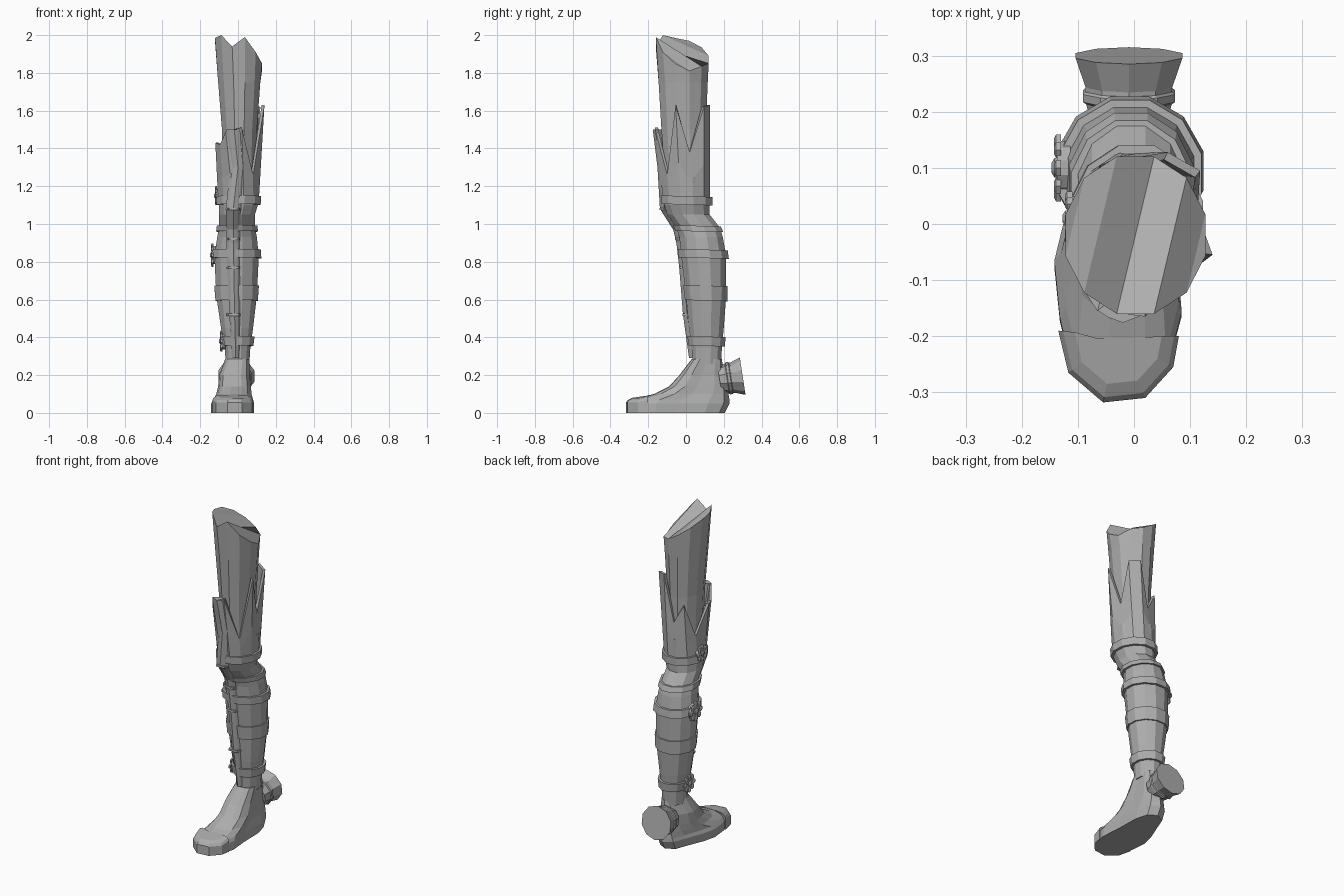
import bpy, bmesh, math
from mathutils import Vector, Matrix

if "Cube" in bpy.data.objects:
    bpy.data.objects.remove(bpy.data.objects["Cube"])

METAL = bpy.data.materials.new("dark_metal")
METAL.diffuse_color = (0.42, 0.42, 0.42, 1)
METAL.use_nodes = True
METAL.node_tree.nodes["Principled BSDF"].inputs["Base Color"].default_value = METAL.diffuse_color


def loft(name, rings, caps=(True, True), lid=()):
    """Skin a list of equal-length point rings; lid holds faces over the last ring."""
    bm = bmesh.new()
    vs = [[bm.verts.new(p) for p in r] for r in rings]
    n = len(rings[0])
    for a, b in zip(vs, vs[1:]):
        for i in range(n):
            bm.faces.new((a[i], a[(i + 1) % n], b[(i + 1) % n], b[i]))
    if caps[0]:
        bm.faces.new(vs[0][::-1])
    if caps[1]:
        bm.faces.new(vs[-1])
    for f in lid:
        bm.faces.new([vs[-1][i] for i in f])
    bmesh.ops.recalc_face_normals(bm, faces=bm.faces)
    me = bpy.data.meshes.new(name)
    bm.to_mesh(me)
    bm.free()
    me.materials.append(METAL)
    ob = bpy.data.objects.new(name, me)
    bpy.context.collection.objects.link(ob)
    return ob


def oval(z, x0, x1, y0, y1, n=12, grow=0):
    """Ring fitted to an x and y range, starting at the front."""
    pts = []
    for i in range(n):
        a = math.tau * (i + 0.5) / n - math.pi / 2
        k = 1 / math.cos(math.pi / n)
        pts.append(Vector(((x0 + x1) / 2 + ((x1 - x0) / 2 + grow) * min(1, max(-1, k * math.cos(a))),
                           (y0 + y1) / 2 + ((y1 - y0) / 2 + grow) * min(1, max(-1, k * math.sin(a))), z)))
    return pts


# z, x range, y range of the armoured lower leg
BODY = [(0.26, -.065, .06, .035, .185), (0.34, -.07, .065, .03, .19), (0.45, -.09, .08, .015, .2),
        (0.62, -.115, .1, 0, .213), (0.83, -.125, .11, -.025, .213), (0.93, -.11, .1, -.035, .195),
        (0.98, -.1, .09, -.05, .18), (1.05, -.1, .09, -.1, .125), (1.10, -.1, .105, -.115, .125),
        (1.25, -.095, .115, -.12, .125)]


def section(z):
    """Body ranges interpolated at height z."""
    for a, b in zip(BODY, BODY[1:]):
        if a[0] <= z <= b[0]:
            t = (z - a[0]) / (b[0] - a[0])
            return [p + (q - p) * t for p, q in zip(a[1:], b[1:])]


loft("lower_leg", [oval(*r) for r in BODY])

# Thigh with a slanted, folded top
thigh = [oval(1.2, -.08, .09, -.11, .105), oval(1.5, -.085, .1, -.13, .105),
         oval(1.75, -.105, .118, -.145, .115), oval(0, -.122, .127, -.16, .12)]
heights = (1.99, 1.91, 1.85, 1.81, 1.835, 1.85, 1.89, 1.935, 1.97, 1.985, 2.0, 1.94)
for p, z in zip(thigh[-1], heights):
    p.z = z
loft("thigh", thigh, (True, False), ((8, 9, 7), (9, 10, 6, 7), (10, 11, 5, 6), (11, 0, 4, 5), (0, 1, 3, 4), (1, 2, 3)))

# Flared thigh guard with jagged points
points = [(.02, -.165, 1.51), (.08, -.1, 1.26), (.14, -.055, 1.63), (.113, .02, 1.38),
          (.118, .095, 1.62), (.06, .128, 1.63), (0, .118, 1.35), (-.06, .105, 1.46),
          (-.095, .04, 1.26), (-.12, -.05, 1.43), (-.095, -.11, 1.42), (-.065, -.155, 1.49)]
base = oval(1.12, -.105, .11, -.12, .128)
mid = [b.lerp(Vector(p), 0.4) for b, p in zip(base, points)]
guard = loft("thigh_guard", [base, mid, points], (False, False))
sol = guard.modifiers.new("thickness", 'SOLIDIFY')
sol.thickness = 0.015

# Straps round the leg
for name, z0, z1, g in (("knee_top_strap", 1.1, 1.145, .015), ("knee_low_strap", .96, .99, .012),
                        ("calf_upper_strap", .82, .865, .014), ("calf_lower_strap", .595, .675, .008),
                        ("ankle_strap", .355, .405, .014)):
    s0, s1 = section(z0), section(z1)
    strap = loft(name, [oval(z0, *s0), oval(z0, *s0, grow=g), oval(z1, *s1, grow=g), oval(z1, *s1)],
                 (False, False))
    for v in strap.data.vertices:      # straps dip slightly at the back
        v.co.z += 0.03 * (0.08 - v.co.y)

# Ridge strip down the front: centre x, front y, z, half width
RIDGE = [(-.02, -.17, 1.5, .045), (.0, -.145, 1.3, .04), (-.025, -.132, 1.08, .04), (-.025, -.062, .97, .036),
         (-.025, -.045, .9, .036), (-.022, -.03, .77, .034), (-.018, -.01, .52, .028), (-.012, .022, .29, .02)]
loft("front_ridge", [[(x - w, y + .016, z), (x - w * .6, y + .004, z), (x, y - .006, z), (x + w * .6, y + .004, z),
                      (x + w, y + .016, z), (x, y + .05, z)] for x, y, z, w in RIDGE])
for z, y in ((1.08, -.135), (.92, -.053), (.77, -.034), (.52, -.014)):
    loft("ridge_clasp", [[(-.06, y + .03, h), (-.05, y - .004, h), (.005, y - .004, h), (.015, y + .03, h)]
                         for h in (z - .006, z + .006)])

# Boot: sole outline refitted to smaller ranges going up
SOLE = [(-.055, -.315), (.02, -.305), (.06, -.265), (.085, -.17), (.075, -.05), (.072, .1), (.05, .18),
        (0, .21), (-.055, .18), (-.085, .1), (-.125, 0), (-.145, -.08), (-.135, -.18), (-.115, -.26)]


def sole_ring(z, x0, x1, y0, y1):
    return [(x0 + (x + .145) / .23 * (x1 - x0), y0 + (y + .315) / .525 * (y1 - y0), z) for x, y in SOLE]


loft("boot", [sole_ring(*r) for r in (
    (0, -.142, .085, -.305, .205), (.05, -.142, .085, -.305, .23), (.07, -.13, .08, -.28, .23),
    (.1, -.115, .072, -.17, .225), (.14, -.105, .068, -.09, .215), (.2, -.1, .062, -.035, .2),
    (.285, -.068, .06, .03, .19))])

# Toe cap over the front of the boot
CAP = [(.08, -.2), (.07, -.255), (.02, -.31), (-.055, -.318), (-.117, -.265), (-.135, -.19), (-.08, -.205), (0, -.205)]
loft("toe_cap", [[(-.03 + (x + .03) * s, -.2 + (y + .2) * s, z + (max(0, y + .25) * .25 if z else 0))
                  for x, y in CAP] for z, s in ((0, 1), (.055, 1), (.068, .92), (.08, .72))])


def turned(name, profile, centre, axis, n):
    """Solid of revolution: (radius, distance along axis) pairs."""
    m = Matrix.Translation(centre) @ Vector(axis).to_track_quat('Z', 'Y').to_matrix().to_4x4()
    return loft(name, [[m @ Vector((r * math.cos(math.tau * (i + .5) / n), r * math.sin(math.tau * (i + .5) / n), d))
                        for i in range(n)] for r, d in profile])


# Flared cup behind the heel
turned("heel_cup", [(.07, -.04), (.08, 0), (.086, .004), (.086, .018), (.081, .022), (.081, .03), (.1, .084)],
       (-.009, .217, .182), (0, .985, .15), 10)

# Flower-shaped studs on the outer side
for name, x, y, z, r in (("knee_stud", -.113, .01, 1.15, .05), ("calf_stud", -.133, .1, .835, .062),
                         ("ankle_stud", -.086, .095, .38, .056)):
    turned(name, [(r * .8, -.02), (r * .8, .004)], (x, y, z), (-1, 0, 0), 12)
    turned(name + "_centre", [(r * .3, 0), (r * .3, .009), (r * .15, .014)], (x, y, z), (-1, 0, 0), 8)
    for k in range(8):
        a = math.tau * k / 8
        turned(name + "_petal", [(r * .27, -.003), (r * .27, .006), (r * .12, .01)],
               (x, y + r * .73 * math.cos(a), z + r * .73 * math.sin(a)), (-1, 0, 0), 6)
